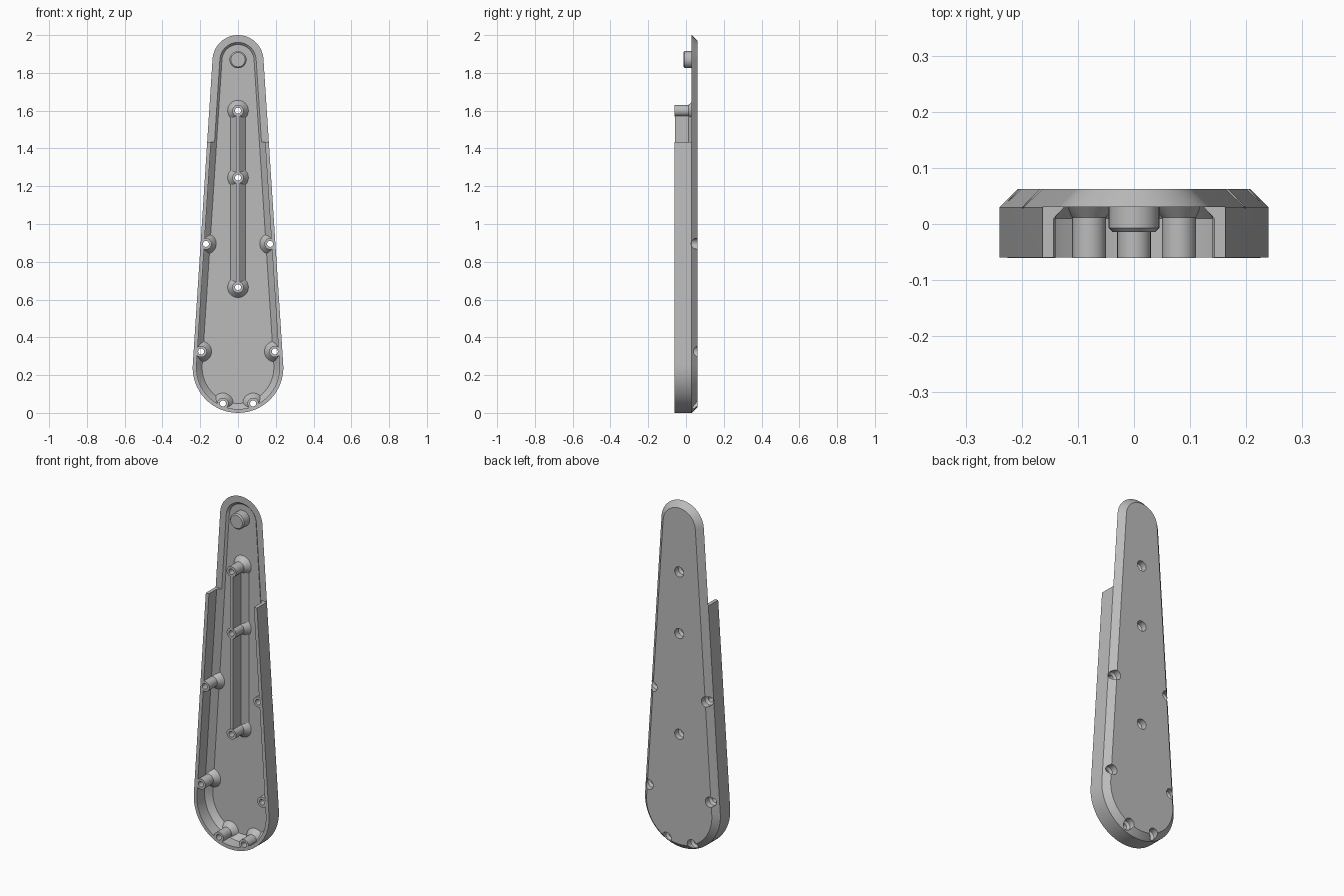
import bpy, bmesh, math

cube = bpy.data.objects.get("Cube")
if cube:
    bpy.data.objects.remove(cube)

grey = bpy.data.materials.new("plain grey")
grey.use_nodes = True
colour = (0.5, 0.5, 0.5, 1)
grey.diffuse_color = colour
grey.node_tree.nodes["Principled BSDF"].inputs["Base Color"].default_value = colour

R_LOW, Z_LOW = 0.24, 0.24
R_TOP, Z_TOP = 0.135, 1.865
FRONT, RIM, BACK, FLOOR = -0.06, 0.03, 0.062, 0.042


def outline(inset, y):
    """Tapered round-ended outline at depth y."""
    a = math.asin((R_LOW - R_TOP) / (Z_TOP - Z_LOW))
    n = 32
    pts = []
    for r, z, start, end in ((R_TOP, Z_TOP, a, math.pi - a),
                             (R_LOW, Z_LOW, math.pi - a, 2 * math.pi + a)):
        for i in range(n + 1):
            t = start + (end - start) * i / n
            pts.append(((r - inset) * math.cos(t), y, z + (r - inset) * math.sin(t)))
    return pts


def ring(x, z, r, y, n=32):
    return [(x + r * math.cos(2 * math.pi * i / n), y,
             z + r * math.sin(2 * math.pi * i / n)) for i in range(n)]


def loft(bm, loops):
    """Closed solid through a stack of matching loops."""
    rows = [[bm.verts.new(p) for p in loop] for loop in loops]
    n = len(rows[0])
    for a, b in zip(rows, rows[1:]):
        for i in range(n):
            j = (i + 1) % n
            bm.faces.new((a[i], a[j], b[j], b[i]))
    bm.faces.new(rows[0])
    bm.faces.new(rows[-1][::-1])


def make(name, solids):
    bm = bmesh.new()
    for loops in solids:
        loft(bm, loops)
    bmesh.ops.recalc_face_normals(bm, faces=bm.faces)
    mesh = bpy.data.meshes.new(name)
    bm.to_mesh(mesh)
    bm.free()
    mesh.materials.append(grey)
    obj = bpy.data.objects.new(name, mesh)
    bpy.context.collection.objects.link(obj)
    return obj


def combine(obj, tool, operation):
    """Apply a boolean and discard the tool."""
    tool.hide_render = True
    mod = obj.modifiers.new(operation.title(), "BOOLEAN")
    mod.object, mod.operation, mod.solver = tool, operation, "EXACT"
    bpy.context.view_layer.objects.active = obj
    bpy.ops.object.modifier_apply(modifier=mod.name)
    bpy.data.objects.remove(tool)


def lathe(x, z, profile):
    return [ring(x, z, r, y) for r, y in profile]


# Shell with chamfered back edge and hollow front
shell = make("handle_shell", [[outline(0, FRONT), outline(0, RIM), outline(0.032, BACK)]])
cavity = make("cavity_cutter", [[outline(0.02, -0.1), outline(0.02, 0.01),
                                 outline(0.05, FLOOR)]])
combine(shell, cavity, "DIFFERENCE")

# Side walls stop below the tip, leaving a low rim
tip = [[(-0.5, y, 1.435), (0.5, y, 1.435), (0.5, y, 2.2), (-0.5, y, 2.2)]
       for y in (-0.2, RIM)]
combine(shell, make("tip_cutter", [tip]), "DIFFERENCE")

# Screw bosses with flared feet, kept inside the outline
spots = [(0, 1.6), (0, 1.245), (0, 0.665)]
for x, z in ((0.17, 0.895), (0.195, 0.325), (0.08, 0.05)):
    spots += [(x, z), (-x, z)]
bosses = make("screw_bosses", [lathe(x, z, ((0.03, FRONT - 0.0005), (0.03, 0.012),
                                           (0.055, FLOOR), (0.055, 0.048)))
                               for x, z in spots])
limit = make("boss_limit", [[outline(0.002, -0.1), outline(0.002, RIM),
                             outline(0.032, 0.06)]])
combine(bosses, limit, "INTERSECT")

# Central rib with sloping foot
section = [(0.01, -0.059), (0.01, 0.012), (0.04, FLOOR), (0.04, 0.05)]
section += [(-x, y) for x, y in reversed(section)]
rib = make("central_rib", [[[(x, y, z) for x, y in section] for z in (0.665, 1.6)]])
combine(shell, rib, "UNION")
combine(shell, bosses, "UNION")

# Screw holes, countersunk from the back
holes = make("hole_cutters", [lathe(x, z, ((0.016, -0.1), (0.016, 0.018),
                                          (0.029, 0.028), (0.029, 0.1)))
                              for x, z in spots])
combine(shell, holes, "DIFFERENCE")

# Locating peg at the tip
peg = make("tip_peg", [lathe(0, 1.87, ((0.038, -0.014), (0.045, -0.007), (0.045, 0.045)))])

for obj in (shell, peg):
    bpy.ops.object.select_all(action="DESELECT")
    obj.select_set(True)
    bpy.context.view_layer.objects.active = obj
    bpy.ops.object.shade_smooth_by_angle(angle=math.radians(25))
